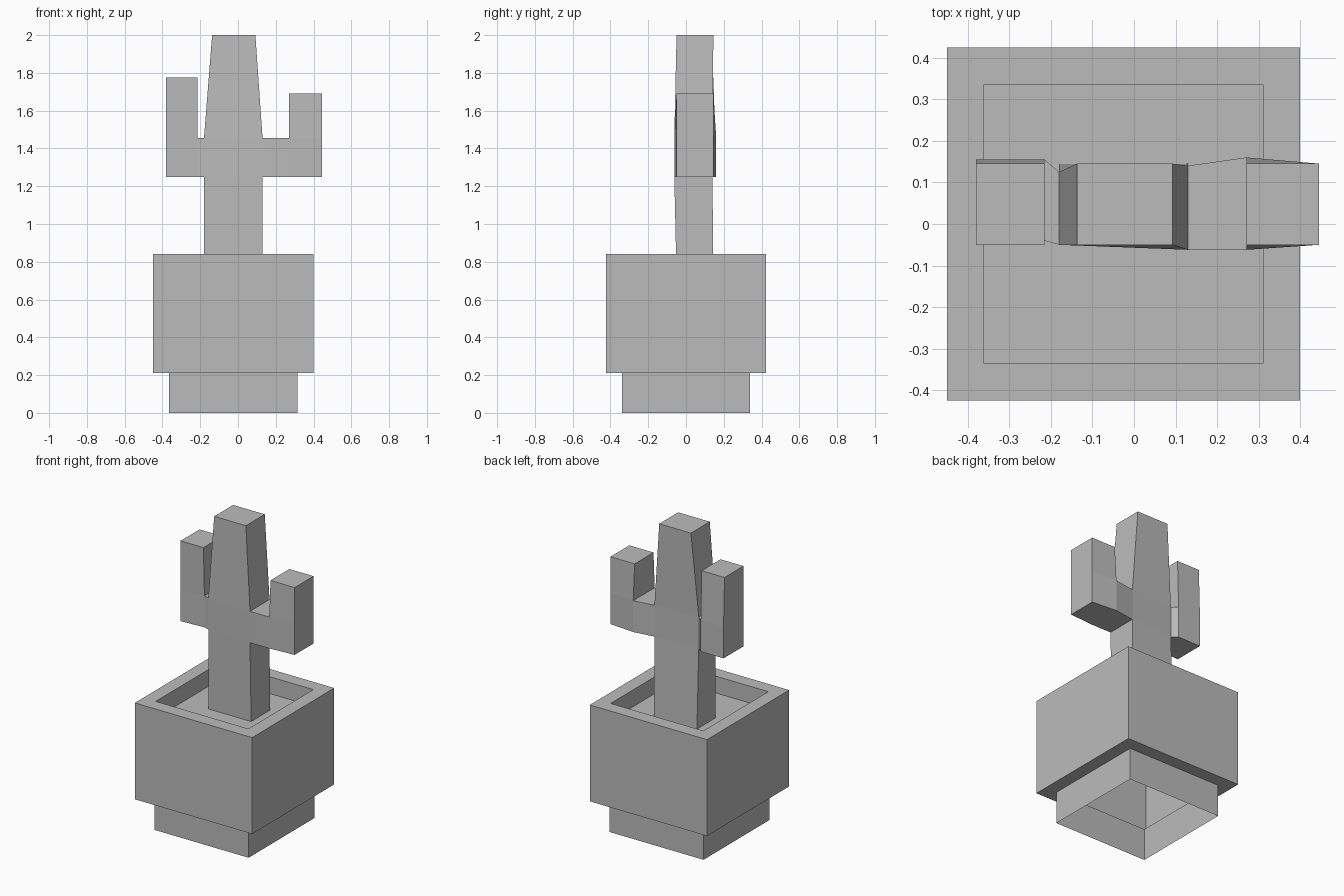
import bpy
import bmesh

cube = bpy.data.objects.get("Cube")
if cube:
    bpy.data.objects.remove(cube, do_unlink=True)

# One plain material
grey = bpy.data.materials.new("plain grey")
grey.use_nodes = True
grey.diffuse_color = (0.5, 0.5, 0.5, 1)
grey.node_tree.nodes["Principled BSDF"].inputs["Base Color"].default_value = grey.diffuse_color


def add_object(name, bm):
    mesh = bpy.data.meshes.new(name)
    bm.to_mesh(mesh)
    bm.free()
    mesh.materials.append(grey)
    obj = bpy.data.objects.new(name, mesh)
    bpy.context.collection.objects.link(obj)
    return obj


# Pot: square rings (half width, height) from the open foot to the soil
POT_CENTRE = -0.025
BASE, BODY, RIM = 0.34, 0.424, 0.335
pot_profile = [(BASE, 0), (BASE, 0.21), (BODY, 0.21), (BODY, 0.84), (RIM, 0.84), (RIM, 0.73)]
bm = bmesh.new()
rings = [[bm.verts.new((POT_CENTRE + sx * h, sy * h, z))
          for sx, sy in ((-1, -1), (1, -1), (1, 1), (-1, 1))] for h, z in pot_profile]
for low, high in zip(rings, rings[1:]):
    for i in range(4):
        j = (i + 1) % 4
        bm.faces.new((low[i], low[j], high[j], high[i]))
bm.faces.new(rings[-1])
add_object("pot", bm)

# Cactus: corner points (x, height, front depth, back depth)
ARM_LOW, ARM_HIGH = 1.25, 1.455
columns = {
    "a": (-0.38, -0.05, 0.155),   # outer side of right arm
    "b": (-0.215, -0.04, 0.155),  # inner side of right arm
    "c": (-0.18, -0.05, 0.125),   # right side of trunk
    "d": (0.13, -0.062, 0.14),    # left side of trunk
    "e": (0.27, -0.062, 0.16),    # inner side of left arm
    "f": (0.445, -0.05, 0.145),   # outer side of left arm
}
points = {}
for key, (x, front, back) in columns.items():
    points[key + "1"] = (x, ARM_LOW, front, back)
    points[key + "2"] = (x, ARM_HIGH, front, back)
for key, x, z in (("c0", -0.18, 0.72), ("d0", 0.13, 0.72), ("c3", -0.137, 2), ("d3", 0.092, 2),
                  ("a3", -0.38, 1.775), ("b3", -0.215, 1.775),
                  ("e3", 0.27, 1.69), ("f3", 0.445, 1.69)):
    points[key] = (x, z, -0.05, 0.145)

# Front panels of trunk, arms and the bridges between them
panels = ["c0 d0 d1 c1", "c1 d1 d2 c2", "c2 d2 d3 c3",
          "a1 b1 b2 a2", "a2 b2 b3 a3", "b1 c1 c2 b2",
          "d1 e1 e2 d2", "e1 f1 f2 e2", "e2 f2 f3 e3"]
panels = [p.split() for p in panels]

bm = bmesh.new()
front = {k: bm.verts.new((x, y, z)) for k, (x, z, y, _) in points.items()}
back = {k: bm.verts.new((x, y, z)) for k, (x, z, _, y) in points.items()}
edges = {(p[i], p[(i + 1) % 4]) for p in panels for i in range(4)}
for p in panels:
    bm.faces.new([front[k] for k in p])
    bm.faces.new([back[k] for k in reversed(p)])
# Side walls follow the outline edges
for s, t in sorted(edges):
    if (t, s) not in edges:
        bm.faces.new((front[t], front[s], back[s], back[t]))
add_object("cactus", bm)
